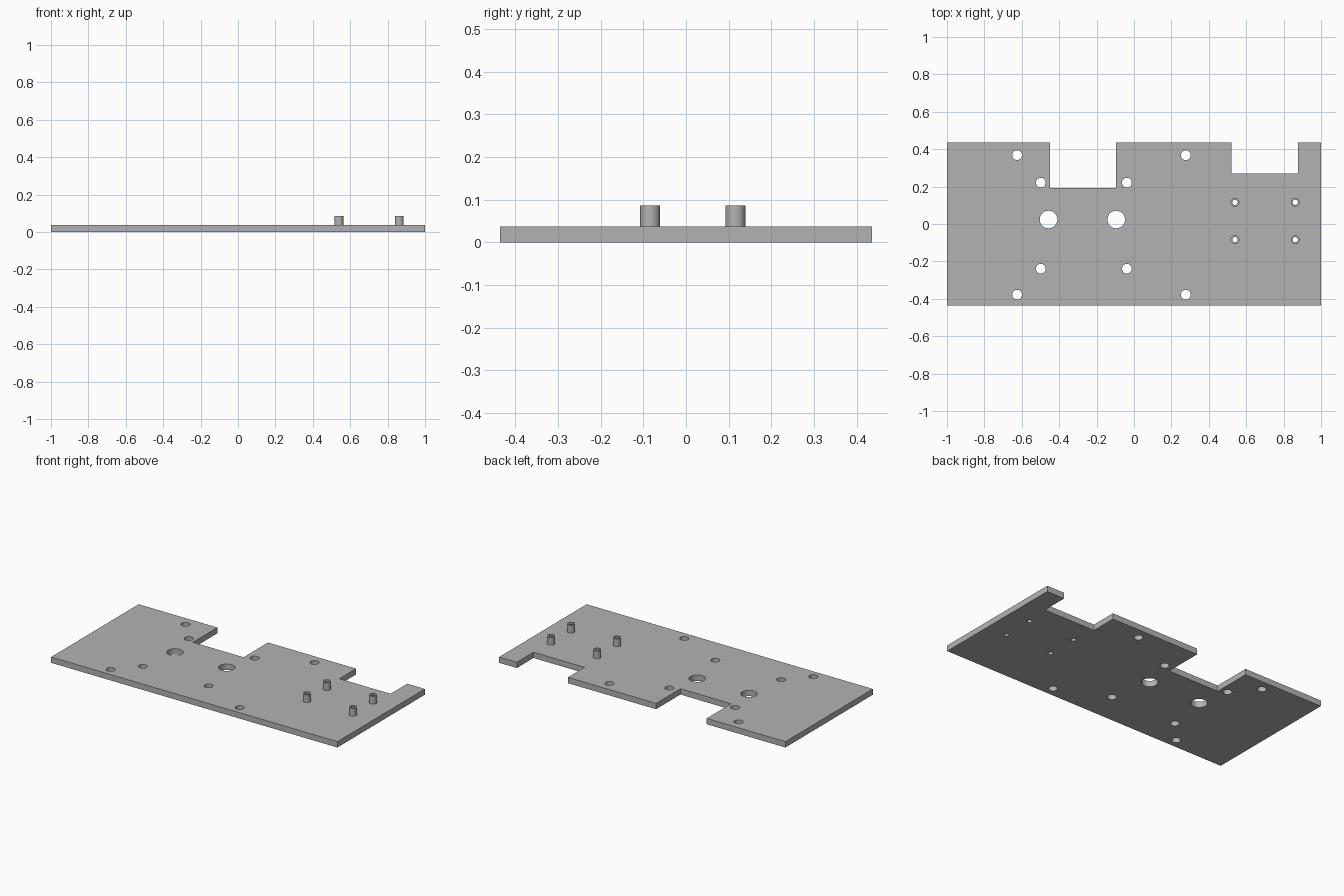
import bpy, bmesh

if "Cube" in bpy.data.objects:
    bpy.data.objects.remove(bpy.data.objects["Cube"], do_unlink=True)

THICK, TOP, HALF_Y = 0.037, 0.086, 0.436

grey = bpy.data.materials.new("plain grey")
grey.use_nodes = True
grey.diffuse_color = (0.45, 0.45, 0.45, 1)
grey.node_tree.nodes["Principled BSDF"].inputs["Base Color"].default_value = grey.diffuse_color


def prism(name, outline, height):
    """Extrude a flat outline upward from z = 0."""
    bm = bmesh.new()
    face = bm.faces.new([bm.verts.new((x, y, 0)) for x, y in outline])
    new = bmesh.ops.extrude_face_region(bm, geom=[face])["geom"]
    bmesh.ops.translate(bm, vec=(0, 0, height),
                        verts=[v for v in new if isinstance(v, bmesh.types.BMVert)])
    bmesh.ops.recalc_face_normals(bm, faces=bm.faces)
    mesh = bpy.data.meshes.new(name)
    bm.to_mesh(mesh)
    bm.free()
    mesh.materials.append(grey)
    obj = bpy.data.objects.new(name, mesh)
    bpy.context.collection.objects.link(obj)
    return obj


def cylinder(name, x, y, radius, low, high):
    bpy.ops.mesh.primitive_cylinder_add(vertices=40, radius=radius, depth=high - low,
                                        location=(x, y, (low + high) / 2))
    obj = bpy.context.object
    obj.name = name
    obj.data.materials.append(grey)
    return obj


def drill(target, x, y, radius):
    """Cut a round hole right through the target."""
    cutter = cylinder("drill", x, y, radius, -0.1, 0.2)
    mod = target.modifiers.new("hole", "BOOLEAN")
    mod.operation, mod.solver, mod.object = "DIFFERENCE", "EXACT", cutter
    bpy.context.view_layer.objects.active = target
    bpy.ops.object.modifier_apply(modifier=mod.name)
    bpy.data.objects.remove(cutter, do_unlink=True)


def smooth(obj):
    bpy.ops.object.select_all(action="DESELECT")
    obj.select_set(True)
    bpy.context.view_layer.objects.active = obj
    bpy.ops.object.shade_smooth_by_angle()


# Base plate with two notches in the back edge
plate = prism("base_plate", [
    (-1, -HALF_Y), (1, -HALF_Y), (1, HALF_Y), (0.877, HALF_Y), (0.877, 0.27),
    (0.52, 0.27), (0.52, HALF_Y), (-0.096, HALF_Y), (-0.096, 0.193),
    (-0.45, 0.193), (-0.45, HALF_Y), (-1, HALF_Y)], THICK)

# Mounting holes: outer set, inner set, and two large cable holes
for xs, ys, radius in [((-0.625, 0.277), (-0.378, 0.368), 0.026),
                       ((-0.498, -0.038), (-0.239, 0.221), 0.026),
                       ((-0.457, -0.095), (0.024,), 0.047)]:
    for x in xs:
        for y in ys:
            drill(plate, x, y, radius)

# Hollow standoffs, bored through the plate as well
for side, x in (("right", 0.54), ("left", 0.862)):
    for end, y in (("front", -0.084), ("back", 0.116)):
        post = cylinder(f"standoff_{end}_{side}", x, y, 0.0235, THICK, TOP)
        drill(post, x, y, 0.014)
        drill(plate, x, y, 0.014)
        smooth(post)
smooth(plate)
